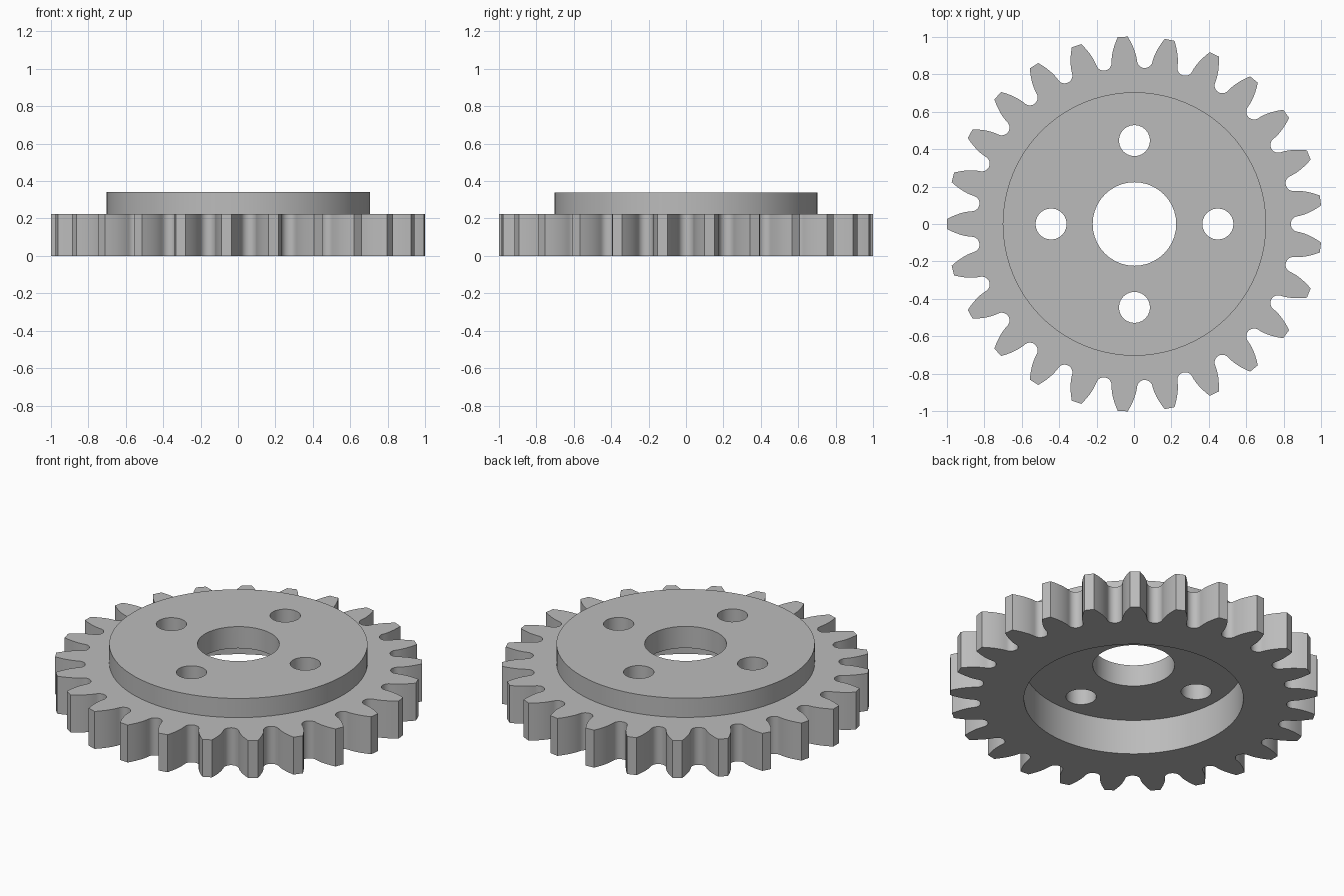
import bpy
import bmesh
from math import sin, cos, tan, acos, pi, radians, atan2, hypot

if "Cube" in bpy.data.objects:
    bpy.data.objects.remove(bpy.data.objects["Cube"])

TEETH = 25
TIP_R = 1.0006
MODULE = 2 * TIP_R / (TEETH + 2)
PITCH_R = MODULE * TEETH / 2
ROOT_R = TIP_R - 2.25 * MODULE
BASE_R = PITCH_R * cos(radians(20))
STEP = 2 * pi / TEETH
OFFSET_X = 0.0025          # odd tooth count: centres the bounding box
GEAR_TOP, HUB_TOP, RECESS_TOP = 0.225, 0.34, 0.21

grey = bpy.data.materials.new("light_grey")
grey.use_nodes = True
colour = (0.5, 0.5, 0.5, 1)
grey.diffuse_color = colour
grey.node_tree.nodes["Principled BSDF"].inputs["Base Color"].default_value = colour


def prism(name, outline, z0, z1):
    """Closed prism from a counter-clockwise outline."""
    bm = bmesh.new()
    base = bm.faces.new([bm.verts.new((x + OFFSET_X, y, z0)) for x, y in outline])
    top = bmesh.ops.extrude_face_region(bm, geom=[base])["geom"]
    bmesh.ops.translate(bm, vec=(0, 0, z1 - z0),
                        verts=[g for g in top if isinstance(g, bmesh.types.BMVert)])
    bmesh.ops.recalc_face_normals(bm, faces=bm.faces)
    mesh = bpy.data.meshes.new(name)
    bm.to_mesh(mesh)
    bm.free()
    mesh.materials.append(grey)
    obj = bpy.data.objects.new(name, mesh)
    bpy.context.collection.objects.link(obj)
    return obj


def circle(radius, sides, cx=0, cy=0):
    return [(cx + radius * cos(2 * pi * i / sides), cy + radius * sin(2 * pi * i / sides))
            for i in range(sides)]


def combine(target, tool, operation):
    """Apply a boolean and discard its tool."""
    bpy.context.view_layer.objects.active = target
    mod = target.modifiers.new(operation.lower(), "BOOLEAN")
    mod.operation, mod.object, mod.solver = operation, tool, "EXACT"
    bpy.ops.object.modifier_apply(modifier=mod.name)
    bpy.data.objects.remove(tool)


# Half a tooth as (radius, angle): involute flank, then rounded root
def involute(r):
    a = acos(BASE_R / r)
    return tan(a) - a


def flank_angle(r):
    return STEP / 4 + involute(PITCH_R) - involute(r)


FLANK_STEPS, ROOT_STEPS = 5, 6
flank_end = BASE_R + 0.012
half = []
for i in range(FLANK_STEPS + 1):
    r = TIP_R + (flank_end - TIP_R) * i / FLANK_STEPS
    half.append((r, flank_angle(r)))
fillet = BASE_R * (STEP / 2 - flank_angle(BASE_R))
for i in range(ROOT_STEPS + 1):
    t = radians(80) * (1 - i / ROOT_STEPS)
    x, y = ROOT_R + fillet * (1 - cos(t)), -fillet * sin(t)
    half.append((hypot(x, y), STEP / 2 + atan2(y, x)))

# Toothed rim outline, one tooth pointing to -x
tooth = [(r, -a) for r, a in reversed(half)] + half[:-1]
outline = [(r * cos(pi + k * STEP + a), r * sin(pi + k * STEP + a))
           for k in range(TEETH) for r, a in tooth]
gear = prism("gear_wheel", outline, 0, GEAR_TOP)

# Raised hub disc, underside recess, centre bore and four bolt holes
combine(gear, prism("hub_disc", circle(0.703, 80), 0.1, HUB_TOP), "UNION")
combine(gear, prism("recess_cutter", circle(0.597, 80), -0.1, RECESS_TOP), "DIFFERENCE")
combine(gear, prism("bore_cutter", circle(0.223, 40), -0.2, 0.5), "DIFFERENCE")
for k in range(4):
    hole = circle(0.083, 24, 0.445 * cos(k * pi / 2), 0.445 * sin(k * pi / 2))
    combine(gear, prism("bolt_hole_cutter", hole, -0.2, 0.5), "DIFFERENCE")

# Smooth curved walls, crisp edges
bpy.ops.object.select_all(action="DESELECT")
gear.select_set(True)
bpy.context.view_layer.objects.active = gear
bpy.ops.object.shade_smooth_by_angle(angle=radians(30))
